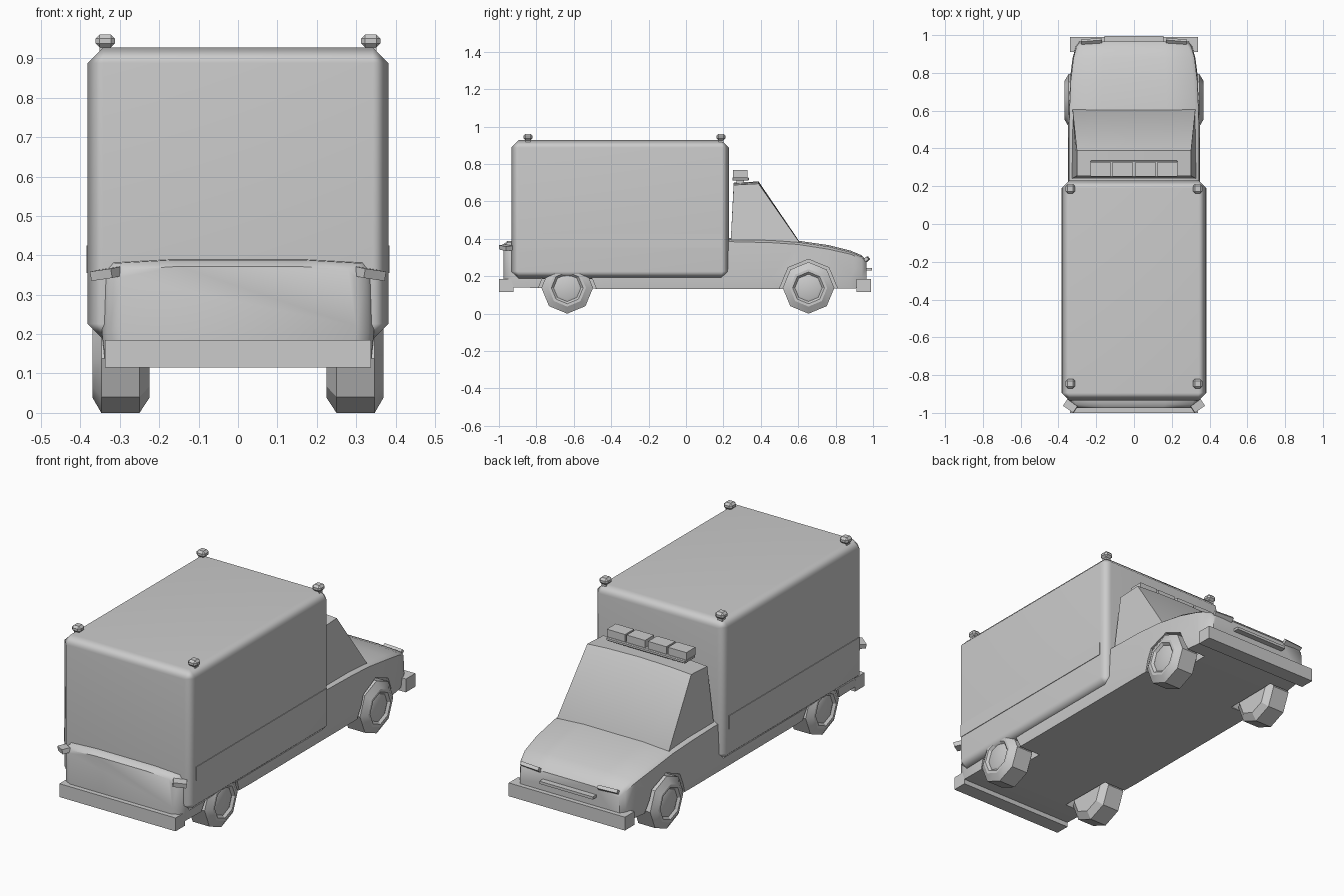
import bpy, bmesh, math
from mathutils import Matrix, Euler

if "Cube" in bpy.data.objects:
    bpy.data.objects.remove(bpy.data.objects["Cube"])


def finish(name, bm, angle=40):
    bmesh.ops.recalc_face_normals(bm, faces=bm.faces)
    me = bpy.data.meshes.new(name)
    bm.to_mesh(me)
    bm.free()
    ob = bpy.data.objects.new(name, me)
    bpy.context.collection.objects.link(ob)
    smooth(ob, angle)
    return ob


def smooth(ob, angle):
    bpy.ops.object.select_all(action='DESELECT')
    ob.select_set(True)
    bpy.context.view_layer.objects.active = ob
    bpy.ops.object.shade_smooth_by_angle(angle=math.radians(angle))


def box(name, loc, size, rot=(0, 0, 0), bevel=0, angle=30):
    bm = bmesh.new()
    bmesh.ops.create_cube(bm, size=1, matrix=Matrix.Diagonal((*size, 1)))
    if bevel:
        bmesh.ops.bevel(bm, geom=bm.edges[:], offset=bevel, segments=1,
                        affect='EDGES', profile=0.5)
    bm.transform(Matrix.Translation(loc) @ Euler(rot).to_matrix().to_4x4())
    return finish(name, bm, angle)


def loft(name, rings, angle=40):
    bm = bmesh.new()
    rows = [[bm.verts.new(p) for p in r] for r in rings]
    n = len(rows[0])
    for a, b in zip(rows, rows[1:]):
        for i in range(n):
            bm.faces.new((a[i], a[(i + 1) % n], b[(i + 1) % n], b[i]))
    bm.faces.new(rows[0])
    bm.faces.new(rows[-1])
    return finish(name, bm, angle)


def disc_rings(profile, y, z, side=1):
    # eight-sided rings around the x axis, one corner pointing down
    return [[(side * x, y + r * math.sin(k * math.pi / 4),
              z - r * math.cos(k * math.pi / 4)) for k in range(8)]
            for x, r in profile]


# lower body: cross-sections along the length (y, half width, bottom, shoulder, top)
sections = [
    (-0.975, 0.300, 0.16, 0.345, 0.372),
    (-0.955, 0.332, 0.145, 0.355, 0.388),
    (-0.92, 0.345, 0.14, 0.36, 0.39),
    (-0.40, 0.350, 0.132, 0.37, 0.39),
    (0.24, 0.350, 0.132, 0.385, 0.405),
    (0.45, 0.350, 0.132, 0.38, 0.40),
    (0.60, 0.347, 0.132, 0.37, 0.39),
    (0.76, 0.340, 0.133, 0.345, 0.367),
    (0.88, 0.325, 0.135, 0.318, 0.337),
    (0.94, 0.308, 0.137, 0.29, 0.312),
    (0.965, 0.290, 0.14, 0.265, 0.285),
]
rings = []
for y, w, zb, zs, zt in sections:
    half = [(w * 0.98, zb), (w, zb + 0.06), (w * 0.985, zs),
            (w * 0.93, zt - 0.008), (w * 0.5, zt)]
    rings.append([(x, y, z) for x, z in half] + [(-x, y, z) for x, z in half[::-1]])
body = loft('lower_body', rings)

# wheel arches cut out of the body, and the wheels in them
wheel_profile = [(0.225, 0.07), (0.225, 0.10), (0.25, 0.138), (0.347, 0.138),
                 (0.369, 0.10), (0.369, 0.085), (0.357, 0.073), (0.362, 0.06)]
for y, place in ((-0.635, 'rear'), (0.655, 'front')):
    for s, side in ((1, 'right'), (-1, 'left')):
        cutter = loft('arch_cutter', disc_rings([(0.215, 0.154), (0.45, 0.154)], y, 0.137, s))
        cutter.hide_render = True
        mod = body.modifiers.new('arch', 'BOOLEAN')
        mod.operation, mod.solver, mod.object = 'DIFFERENCE', 'EXACT', cutter
        bpy.context.view_layer.objects.active = body
        bpy.ops.object.modifier_apply(modifier=mod.name)
        bpy.data.objects.remove(cutter)
        loft(f'{place}_{side}_wheel', disc_rings(wheel_profile, y, 0.138, s), 25)
smooth(body, 40)

# cab with slightly bowed windscreen and roof
rings = []
for t in (-1, -0.6, 0, 0.6, 1):
    b = 1 - t * t
    lo, hi = 0.325 * t, 0.302 * t
    rings.append([(lo * 1.02, 0.238, 0.36), (hi, 0.255, 0.688 + 0.012 * b),
                  (hi, 0.388, 0.695 + 0.012 * b), (lo, 0.605, 0.383 + 0.005 * b),
                  (lo, 0.605, 0.36)])
loft('cab', rings, 35)

# large rear compartment with chamfered, softly shaded edges
comp = box('rear_compartment', (0, -0.352, 0.557), (0.764, 1.164, 0.742),
           bevel=0.04, angle=60)
comp.modifiers.new('panel_shading', 'WEIGHTED_NORMAL')

# side stripes, tail lights, headlights
for s, side in ((1, 'right'), (-1, 'left')):
    box(f'{side}_stripe', (s * 0.381, -0.352, 0.39), (0.008, 1.085, 0.07))
    box(f'{side}_tail_light', (s * 0.336, -0.963, 0.353), (0.065, 0.042, 0.024),
        (0.12, s * 0.12, s * math.radians(35)))
    box(f'{side}_headlight', (s * 0.225, 0.963, 0.288), (0.11, 0.032, 0.018),
        (math.radians(40), 0, -s * 0.08))

# grille and bumpers
box('grille', (0, 0.978, 0.238), (0.31, 0.034, 0.014))
box('cab_bumper', (0, 0.95, 0.15), (0.675, 0.078, 0.07))
box('rear_bumper', (0, -0.961, 0.15), (0.675, 0.078, 0.07))

# roof light bar
box('light_bar_foot', (0, 0.29, 0.705), (0.38, 0.04, 0.03))
box('light_bar_base', (0, 0.292, 0.72), (0.46, 0.088, 0.018), bevel=0.004)
for x in (-0.178, -0.062, 0.062, 0.178):
    box('light_bar_lamp', (x, 0.29, 0.748), (0.106, 0.075, 0.04))

# corner beacons
for x in (-0.337, 0.337):
    for y in (-0.845, 0.187):
        box('beacon_foot', (x, y, 0.925), (0.028, 0.028, 0.022))
        box('beacon', (x, y, 0.944), (0.05, 0.05, 0.034), bevel=0.011)
